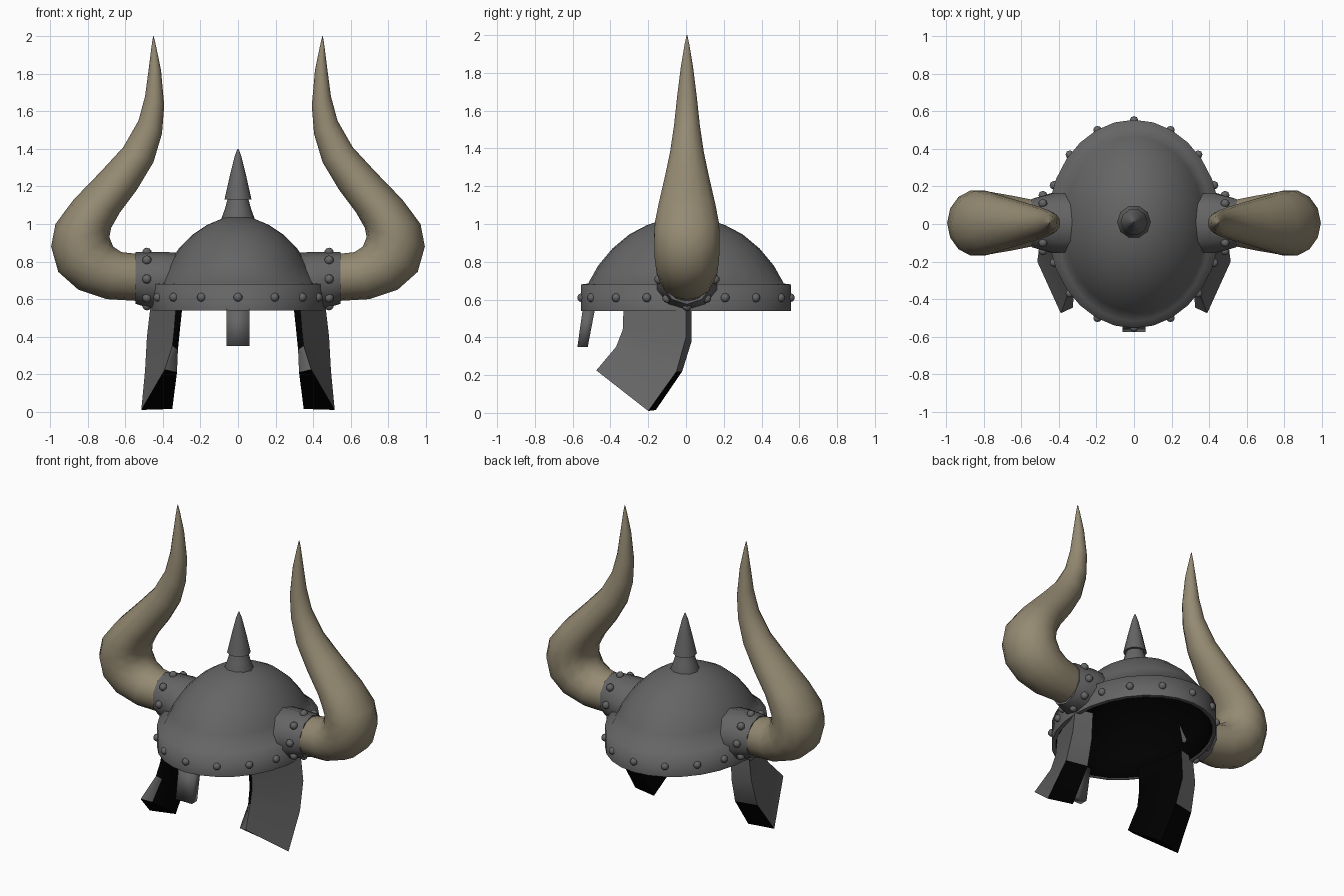
import bpy, bmesh, math
from mathutils import Vector

if "Cube" in bpy.data.objects:
    bpy.data.objects.remove(bpy.data.objects["Cube"])


def material(name, rgb):
    m = bpy.data.materials.new(name)
    m.diffuse_color = (*rgb, 1)
    m.use_nodes = True
    m.node_tree.nodes["Principled BSDF"].inputs["Base Color"].default_value = m.diffuse_color
    return m


IRON = material("dark iron", (0.13, 0.13, 0.13))
HORN = material("horn tan", (0.30, 0.255, 0.17))
BLACK = material("black lining", (0.0, 0.0, 0.0))


def finish(bm, name, mats, angle):
    bmesh.ops.recalc_face_normals(bm, faces=bm.faces)
    me = bpy.data.meshes.new(name)
    bm.to_mesh(me)
    bm.free()
    ob = bpy.data.objects.new(name, me)
    bpy.context.collection.objects.link(ob)
    for m in mats:
        me.materials.append(m)
    bpy.ops.object.select_all(action='DESELECT')
    ob.select_set(True)
    bpy.context.view_layer.objects.active = ob
    bpy.ops.object.shade_smooth_by_angle(angle=math.radians(angle))
    return ob


def loft(name, rings, mats, rule=None, angle=40):
    """Skin closed rings, cap both ends; rule(ring, side) gives the material index."""
    bm = bmesh.new()
    vs = [[bm.verts.new(p) for p in r] for r in rings]
    n = len(rings[0])
    for i in range(len(vs) - 1):
        for j in range(n):
            k = (j + 1) % n
            f = bm.faces.new((vs[i][j], vs[i][k], vs[i + 1][k], vs[i + 1][j]))
            f.material_index = rule(i, j) if rule else 0
    for i in (0, len(vs) - 1):
        f = bm.faces.new(vs[i])
        f.material_index = rule(i, -1) if rule else 0
    return finish(bm, name, mats, angle)


def oval(c, u, v, n):
    c, u, v = Vector(c), Vector(u), Vector(v)
    return [c + u * math.cos(2 * math.pi * j / n) + v * math.sin(2 * math.pi * j / n)
            for j in range(n)]


def rivets(name, points, r):
    bm = bmesh.new()
    for p in points:
        res = bmesh.ops.create_uvsphere(bm, u_segments=8, v_segments=5, radius=r)
        bmesh.ops.translate(bm, verts=res["verts"], vec=p)
    finish(bm, name, [IRON], 50)


# Helmet shell: black lining inside, rim, raised band, dome outside
dome = [(.415, .518, .685), (.372, .465, .78), (.315, .39, .87),
        (.24, .30, .945), (.165, .205, .995), (.07, .08, 1.035)]
lining = [(x * .97, y * .97, z - .018) for x, y, z in reversed(dome)]
profile = lining + [(.435, .53, .54), (.46, .555, .54), (.46, .555, .68)] + dome
loft("helmet_shell", [oval((0, 0, z), (x, 0, 0), (0, y, 0), 28) for x, y, z in profile],
     [IRON, BLACK], lambda i, j: 1 if i < len(lining) else 0, angle=85)

# Rivets around the band
pts = []
for a in (0, 25, 48, 68):
    x, y = .46 * math.sin(math.radians(a)), .552 * math.cos(math.radians(a))
    pts += {(sx * x, sy * y, .61) for sx in (-1, 1) for sy in (-1, 1)}
rivets("band_rivets", pts, .024)

# Top spike with flared foot
loft("top_spike", [oval((0, .01, z), (r, 0, 0), (0, r, 0), 10) for r, z in
                   ((.09, 1.015), (.088, 1.03), (.07, 1.08), (.056, 1.13),
                    (.072, 1.13), (.045, 1.25), (.018, 1.36), (.003, 1.4))], [IRON])

# Nose guard
loft("nose_guard", [[(-.06, y0, z), (.06, y0, z), (.06, y1, z), (-.06, y1, z)]
                    for y0, y1, z in ((-.575, -.52, .35), (-.545, -.48, .56))], [IRON], angle=100)

# Horn stations: inner x, z, outer x, z, half width in y
horn = [(.53, .84, .53, .59, .125), (.62, .85, .70, .60, .15), (.665, .88, .85, .65, .165),
        (.685, .93, .957, .745, .175), (.675, .98, .995, .88, .178), (.655, 1.015, .972, 1.0, .174),
        (.63, 1.06, .875, 1.13, .155), (.54, 1.18, .73, 1.28, .122), (.45, 1.33, .61, 1.41, .092),
        (.405, 1.48, .53, 1.55, .07), (.393, 1.63, .495, 1.68, .055),
        (.41, 1.82, .475, 1.83, .034), (.437, 1.95, .46, 1.95, .013), (.449, 2.0, .452, 2.0, .002)]

# Cheek guard sections: outer front, outer rear, inner rear, inner front
cheek = [[(.33, -.33, .57), (.465, 0, .57), (.35, .03, .57), (.295, -.31, .57)],
         [(.34, -.335, .44), (.485, 0, .40), (.36, .03, .38), (.31, -.32, .43)],
         [(.35, -.37, .35), (.495, -.05, .22), (.35, -.02, .22), (.32, -.35, .33)],
         [(.39, -.475, .225), (.515, -.20, .01), (.35, -.16, .015), (.325, -.445, .21)]]


def cheek_color(i, j):
    """Iron outside, upper rear and lower front edge; black elsewhere."""
    return 0 if j == 0 or (j == 1 and i < 2) or (j == 3 and i > 1) else 1


for side, s in (("right", 1), ("left", -1)):
    loft(side + "_horn",
         [oval((s * (a + c) / 2, .005, (b + d) / 2), (s * (c - a) / 2, 0, (d - b) / 2), (0, w, 0), 14)
          for a, b, c, d, w in horn], [HORN], angle=60)

    # Horn socket, slanted to meet the dome without piercing the lining
    loft(side + "_horn_socket",
         [oval((s * x, .005, z), (s * k, 0, h), (0, w, 0), 10) for x, z, h, w, k in
          ((.387, .70, .147, .165, -.062), (.43, .70, .152, .168, -.03), (.545, .713, .138, .135, 0))],
         [IRON])
    rivets(side + "_socket_rivets",
           [(s * .485, .005 + .148 * math.sin(k * math.pi / 4), .707 + .142 * math.cos(k * math.pi / 4))
            for k in range(8)], .025)

    # Cheek guard
    loft(side + "_cheek_guard", [[(s * x, y, z) for x, y, z in r] for r in cheek],
         [IRON, BLACK], cheek_color, angle=70)
